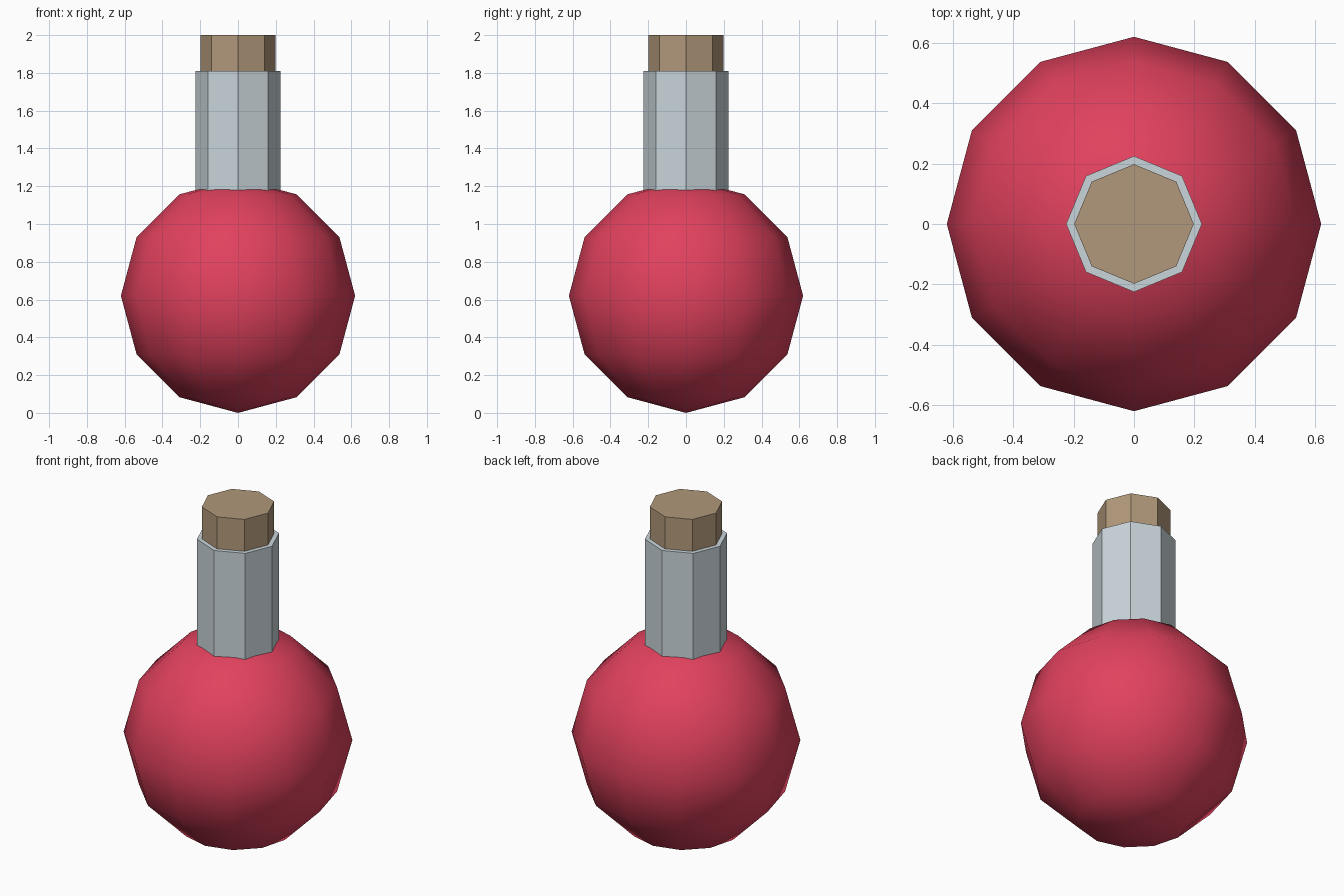
import bpy

cube = bpy.data.objects.get("Cube")
if cube:
    bpy.data.objects.remove(cube, do_unlink=True)


def material(name, colour):
    mat = bpy.data.materials.new(name)
    mat.use_nodes = True
    mat.diffuse_color = (*colour, 1)
    mat.node_tree.nodes["Principled BSDF"].inputs["Base Color"].default_value = (*colour, 1)
    return mat


def finish(name, mat):
    obj = bpy.context.object
    obj.name = obj.data.name = name
    obj.data.materials.append(mat)
    return obj


def octagon_column(name, radius, bottom, top, mat):
    bpy.ops.mesh.primitive_cylinder_add(
        vertices=8, radius=radius, depth=top - bottom,
        location=(0, 0, (bottom + top) / 2))
    return finish(name, mat)


red = material("red liquid", (0.75, 0.053, 0.11))
glass = material("pale grey glass", (0.59, 0.67, 0.71))
cork = material("tan cork", (0.44, 0.315, 0.196))

# Round smooth-shaded body
RADIUS = 0.62
bpy.ops.mesh.primitive_uv_sphere_add(
    segments=12, ring_count=6, radius=RADIUS, location=(0, 0, RADIUS))
bpy.ops.object.shade_smooth()
finish("flask_body", red)

# Faceted neck and stopper
octagon_column("flask_neck", 0.225, 1.1, 1.81, glass)
octagon_column("stopper", 0.198, 1.7, 2.0, cork)
